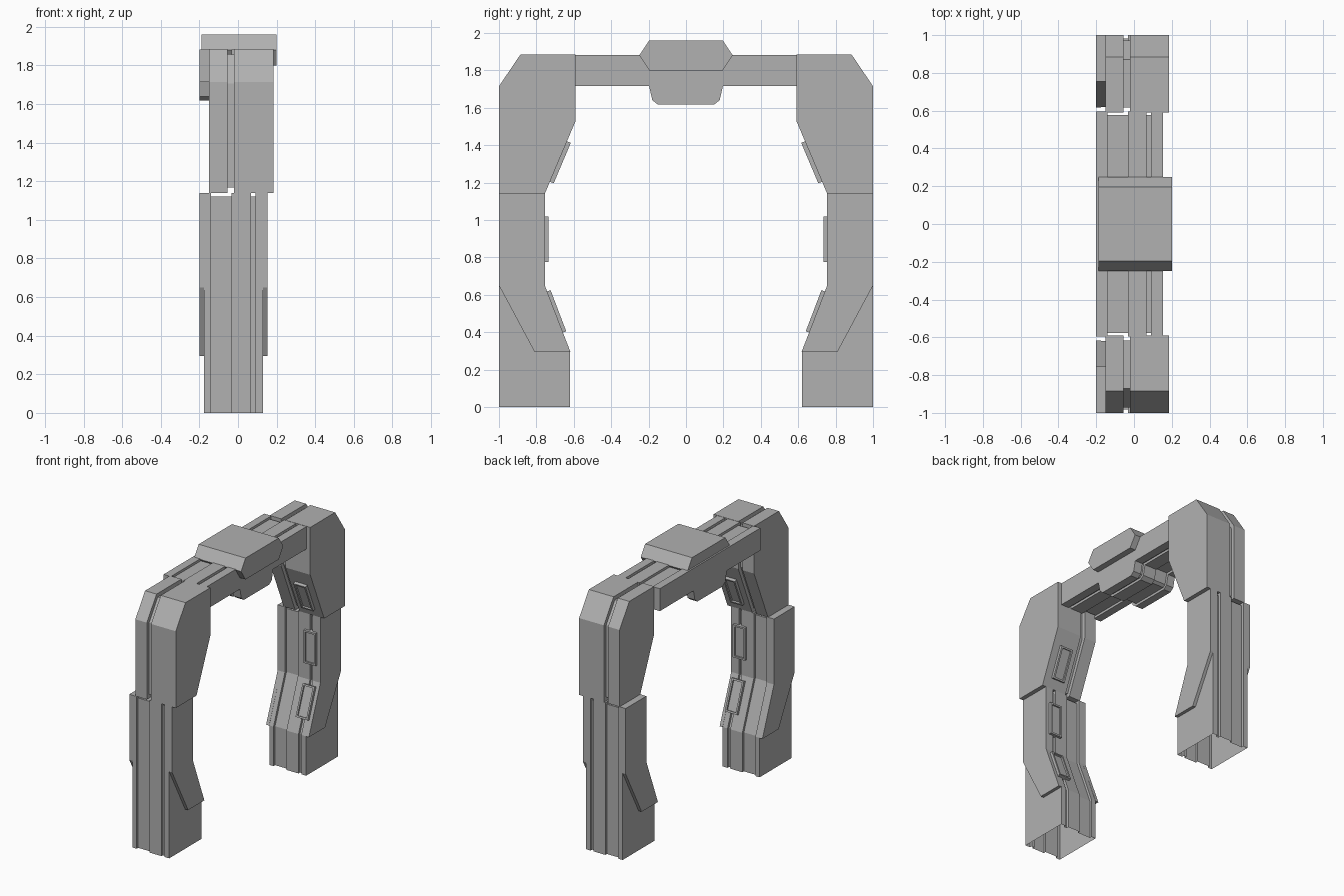
import bpy, bmesh
from mathutils import Vector, Matrix

if "Cube" in bpy.data.objects:
    bpy.data.objects.remove(bpy.data.objects["Cube"])

grey = bpy.data.materials.new("dark_grey")
grey.diffuse_color = (0.44, 0.44, 0.44, 1)
grey.use_nodes = True
grey.node_tree.nodes["Principled BSDF"].inputs["Base Color"].default_value = grey.diffuse_color


def inset(profile, d):
    """Shrink a counter-clockwise (y, z) outline by distance d."""
    pts = [Vector(p) for p in profile]
    out = []
    for i, p in enumerate(pts):
        a = (p - pts[i - 1]).normalized()
        b = (pts[(i + 1) % len(pts)] - p).normalized()
        n1, n2 = Vector((-a.y, a.x)), Vector((-b.y, b.x))
        q = p + (n1 + n2) * (d / (1 + n1.dot(n2)))
        if p.y == 0:            # grooves run right down to the ground
            q.y = 0
        out.append(q)
    return out


def finish(name, bm, mirror):
    bmesh.ops.recalc_face_normals(bm, faces=bm.faces)
    me = bpy.data.meshes.new(name)
    bm.to_mesh(me)
    bm.free()
    me.materials.append(grey)
    ob = bpy.data.objects.new(name, me)
    bpy.context.collection.objects.link(ob)
    if mirror:
        m = ob.modifiers.new("Mirror", 'MIRROR')
        m.use_axis = (False, True, False)
        m.use_mirror_merge = False
    return ob


def slab(name, profile, x0, x1, grooves=(), depth=0.018, mirror=True, open_bottom=False):
    """Extrude a side outline along x, with grooves (xa, xb) running all round it."""
    steps = [(x0, 0)]
    for a, b in grooves:
        steps += [(a, 0), (a, depth), (b, depth), (b, 0)]
    steps.append((x1, 0))
    bm = bmesh.new()
    rings = [[bm.verts.new((x, p[0], p[1])) for p in inset(profile, d)] for x, d in steps]
    n = len(profile)
    for r, q in zip(rings, rings[1:]):
        for i in range(n):
            j = (i + 1) % n
            bm.faces.new((r[i], r[j], q[j], q[i]))
    bm.faces.new(rings[0])
    bm.faces.new(rings[-1])
    bmesh.ops.recalc_face_normals(bm, faces=bm.faces)
    if open_bottom:
        low = [f for f in bm.faces if all(v.co.z < 0.001 for v in f.verts)]
        bmesh.ops.delete(bm, geom=low, context='FACES_ONLY')
    return finish(name, bm, mirror)


def framed_panel(name, y, z, slope, length, width=0.1, height=0.02):
    """Raised panel with a rim, lying on an inner leg face; slope is its (y, z) direction."""
    up = Vector((0, *slope)).normalized()
    side = Vector((1, 0, 0))
    out = side.cross(up)
    if out.y > 0:
        out = -out
    bm = bmesh.new()
    bmesh.ops.create_cube(bm, size=1)
    top = max(bm.faces, key=lambda f: f.calc_center_median().z)
    sink = 0.018
    for v in bm.verts:
        v.co = Vector((v.co.x * width, v.co.y * length,
                       height if v.co.z > 0 else -sink))
    bmesh.ops.inset_region(bm, faces=[top], thickness=0.018)
    inner = bmesh.ops.extrude_face_region(bm, geom=[top])
    bmesh.ops.delete(bm, geom=[top], context='FACES_ONLY')
    bmesh.ops.translate(bm, vec=(0, 0, -0.012),
                        verts=[g for g in inner['geom'] if isinstance(g, bmesh.types.BMVert)])
    m = Matrix((side, up, out)).transposed().to_4x4()
    m.translation = (0.0775, y, z)
    bm.transform(m)
    return finish(name, bm, True)


main_grooves = [(-0.14, -0.033), (0.067, 0.09)]

# Lower legs: hollow core, plus side plates with a slanted lower edge
slab("lower_leg", [(0.62, 0), (1, 0), (1, 1.14), (0.755, 1.14), (0.755, 0.65), (0.62, 0.295)],
     -0.175, 0.13, main_grooves, open_bottom=True)
plate = [(0.618, 0.295), (0.81, 0.295), (1, 0.65), (1, 1.14), (0.755, 1.14), (0.755, 0.65)]
slab("left_leg_plate", plate, -0.2, -0.175)
slab("right_leg_plate", plate, 0.13, 0.154)

# Upper legs with chamfered shoulders
slab("upper_leg", [(0.755, 1.14), (1, 1.14), (1, 1.715), (0.885, 1.885), (0.59, 1.885), (0.59, 1.53)],
     -0.15, 0.185, [(-0.055, -0.02)], depth=0.028)

# Cross beam with a drop in the middle
half = [(0.15, 1.617), (0.18, 1.64), (0.197, 1.715), (0.595, 1.715), (0.595, 1.883)]
slab("cross_beam", half + [(-y, z) for y, z in reversed(half)],
     -0.2, 0.154, main_grooves, mirror=False)

# Keystone cap
slab("top_cap", [(-0.197, 1.8), (0.197, 1.8), (0.25, 1.88), (0.197, 1.96), (-0.197, 1.96), (-0.25, 1.88)],
     -0.188, 0.2, mirror=False)

# Framed panels on the inner leg faces
framed_panel("upper_panel", 0.68, 1.312, (-0.165, 0.39), 0.235)
framed_panel("middle_panel", 0.755, 0.897, (0, 1), 0.245)
framed_panel("lower_panel", 0.701, 0.508, (0.135, 0.355), 0.235)
